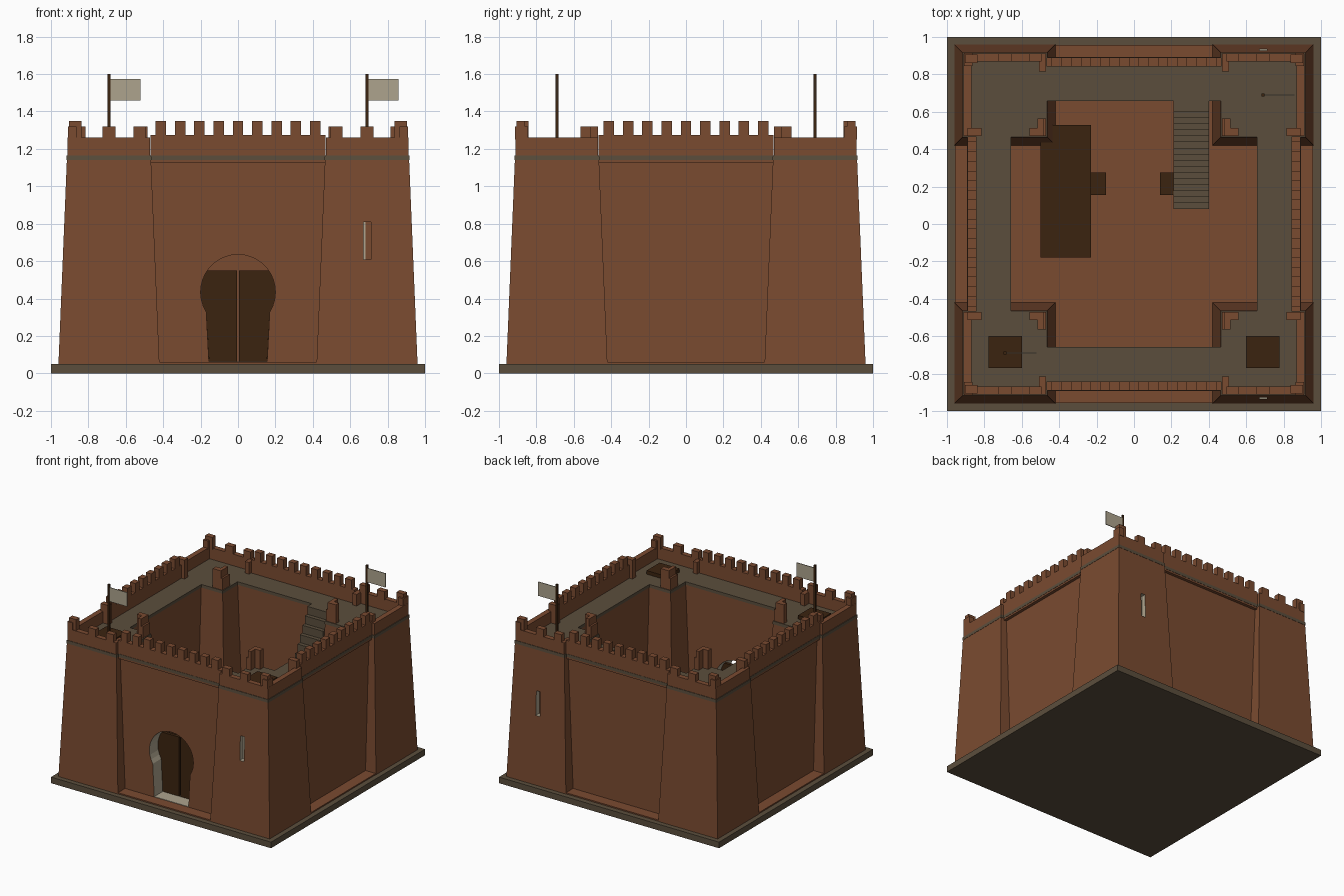
import bpy, bmesh, math
from mathutils import Matrix

if "Cube" in bpy.data.objects:
    bpy.data.objects.remove(bpy.data.objects["Cube"])


def material(name, rgb):
    m = bpy.data.materials.new(name)
    m.diffuse_color = (*rgb, 1)
    m.use_nodes = True
    m.node_tree.nodes["Principled BSDF"].inputs["Base Color"].default_value = m.diffuse_color
    return m


CLAY = material("terracotta", (0.195, 0.070, 0.030))
STONE = material("grey_brown_stone", (0.105, 0.076, 0.046))
WOOD = material("dark_wood", (0.044, 0.017, 0.005))
CREAM = material("pale_cream", (0.42, 0.37, 0.27))


def finish(name, bm, *mats):
    bmesh.ops.recalc_face_normals(bm, faces=bm.faces)
    me = bpy.data.meshes.new(name)
    bm.to_mesh(me)
    bm.free()
    for m in mats:
        me.materials.append(m)
    ob = bpy.data.objects.new(name, me)
    bpy.context.collection.objects.link(ob)
    return ob


def add_box(bm, x0, x1, y0, y1, z0, z1):
    size = Matrix.Diagonal((x1 - x0, y1 - y0, z1 - z0, 1))
    mid = Matrix.Translation(((x0 + x1) / 2, (y0 + y1) / 2, (z0 + z1) / 2))
    bmesh.ops.create_cube(bm, size=1, matrix=mid @ size)


def boxes(name, mat, items, xf=None):
    bm = bmesh.new()
    for b in items:
        add_box(bm, *b)
    if xf is not None:
        bm.transform(xf)
    return finish(name, bm, mat)


def prism(name, pts, y0, y1, *mats):
    """Extrude an outline in x and z along y."""
    bm = bmesh.new()
    f = bm.faces.new([bm.verts.new((x, y0, z)) for x, z in pts])
    r = bmesh.ops.extrude_face_region(bm, geom=[f])
    for v in r["geom"]:
        if isinstance(v, bmesh.types.BMVert):
            v.co.y = y1
    return finish(name, bm, *mats)


# Ground
boxes("base_slab", STONE, [(-1, 1, -1, 1, 0, 0.05)])
boxes("courtyard_floor", CLAY, [(-0.957, 0.957, -0.957, 0.957, 0.045, 0.06)])

# Keyhole gate outline, from right foot over the arch to left foot
R, CZ = 0.2, 0.435


def keyhole(foot_z, top=None):
    a0 = -math.radians(32)
    pts = [(0.155, foot_z)]
    n = 24
    for i in range(n + 1):
        a = a0 + (math.pi - 2 * a0) * i / n
        x, z = R * math.cos(a), CZ + R * math.sin(a)
        if top is None or z < top:
            pts.append((x, z))
        elif len(pts) and pts[-1][1] < top:
            w = math.sqrt(R * R - (top - CZ) ** 2)
            pts += [(w, top), (-w, top)]
    return pts + [(-0.155, foot_z)]


# Curtain walls
W = 0.5
front = prism("front_wall", [(W, 0.05), (W, 1.14), (-W, 1.14), (-W, 0.05)] + keyhole(0.05)[::-1],
              -0.865, -0.66, CLAY, CREAM)
for p in front.data.polygons:
    c = p.center
    if abs(c.x) < 0.21 and c.z < 0.65 and abs(p.normal.y) < 0.5 and p.normal.z > -1.1:
        if c.z > 0.051:
            p.material_index = 1

for k, side in enumerate(("front", "right", "back", "left")):
    turn = Matrix.Rotation(k * math.pi / 2, 4, 'Z')
    if k:
        boxes(side + "_wall", CLAY, [(-W, W, -0.865, -0.66, 0.05, 1.14)], turn)
    boxes(side + "_walkway", STONE, [(-0.468, 0.468, -0.892, -0.658, 1.14, 1.165)], turn)
    parapet = [(-0.468, 0.468, -0.89, -0.842, 1.125, 1.275)]
    for i in range(-4, 5):
        x = i * 0.103
        parapet.append((x - 0.028, x + 0.028, -0.89, -0.842, 1.27, 1.35))
    boxes(side + "_parapet", CLAY, parapet, turn)


# Corner towers
def half(z):
    return 0.27 - 0.05 * (z - 0.05) / 1.21


def frustum(name, cx, cy, z0, z1, grow, *mats):
    bm = bmesh.new()
    rings = []
    for z in (z0, z1):
        h = half(z) + grow
        rings.append([bm.verts.new((cx + sx * h, cy + sy * h, z))
                      for sx, sy in ((-1, -1), (1, -1), (1, 1), (-1, 1))])
    for r in rings:
        bm.faces.new(r)
    for i in range(4):
        j = (i + 1) % 4
        bm.faces.new((rings[0][i], rings[0][j], rings[1][j], rings[1][i]))
    return finish(name, bm, *mats)


BATTLEMENTS = [
    (0.47, 0.911, 0.87, 0.912, 1.16, 1.26),     # outer parapets
    (0.868, 0.911, 0.47, 0.911, 1.16, 1.26),
    (0.837, 0.903, 0.862, 0.906, 1.25, 1.35),   # outer corner merlons
    (0.864, 0.910, 0.845, 0.915, 1.25, 1.32),
    (0.655, 0.725, 0.868, 0.912, 1.25, 1.32),   # face merlons
    (0.495, 0.56, 0.868, 0.912, 1.25, 1.32),
    (0.47, 0.508, 0.815, 0.875, 1.16, 1.26),    # passage posts
    (0.815, 0.89, 0.47, 0.512, 1.16, 1.32),
    (0.47, 0.56, 0.47, 0.512, 1.16, 1.26),      # inner corner posts
    (0.47, 0.512, 0.47, 0.565, 1.16, 1.26),
    (0.485, 0.56, 0.47, 0.512, 1.25, 1.32),
    (0.485, 0.515, 0.505, 0.565, 1.25, 1.32),
]

for sx, sy, tag in ((-1, -1, "front_left"), (1, -1, "front_right"),
                    (-1, 1, "back_left"), (1, 1, "back_right")):
    mirror = Matrix.Diagonal((sx, sy, 1, 1))
    cx, cy = sx * 0.69, sy * 0.69
    tower = frustum(tag + "_tower", cx, cy, 0.05, 1.14, 0, CLAY, CREAM)
    # Arrow slit cut into the outer face
    cutter = boxes("slit_cutter", CLAY, [(0.672, 0.71, 0.89, 1.0, 0.61, 0.81)], mirror)
    cutter.hide_render = True
    mod = tower.modifiers.new("slit", 'BOOLEAN')
    mod.operation = 'DIFFERENCE'
    mod.solver = 'EXACT'
    mod.object = cutter
    bpy.context.view_layer.objects.active = tower
    bpy.ops.object.modifier_apply(modifier=mod.name)
    bpy.data.objects.remove(cutter)
    for p in tower.data.polygons:
        c = p.center
        inside = 0.66 < abs(c.x) < 0.72 and 0.6 < c.z < 0.82 and abs(c.y) > 0.88
        p.material_index = 1 if inside and abs(p.normal.y) < 0.5 else 0
    boxes(tag + "_slit_light", CREAM, [(0.672, 0.683, 0.885, 0.893, 0.61, 0.81)], mirror)
    frustum(tag + "_tower_deck", cx, cy, 1.14, 1.165, 0.002, STONE)
    boxes(tag + "_battlements", CLAY, BATTLEMENTS, mirror)

# Gate leaves with a narrow gap, and threshold
outline = keyhole(0.062, 0.55)
right = [p for p in outline if p[0] > 0]
for s, tag in ((1, "right"), (-1, "left")):
    pts = [(s * x, z) for x, z in right] + [(s * 0.006, 0.55), (s * 0.006, 0.062)]
    prism(tag + "_gate_leaf", pts, -0.755, -0.73, WOOD)
boxes("gate_threshold", CREAM, [(-0.155, 0.155, -0.865, -0.66, 0.055, 0.064)])

# Stairs up to the back walkway
N = 16
run, rise = 0.52 / N, 1.105 / (N + 1)
steps = [(0.21, 0.40, 0.08 + i * run, 0.08 + (i + 1) * run, 0.055, 0.06 + (i + 1) * rise)
         for i in range(N)]
steps.append((0.21, 0.40, 0.60, 0.66, 0.055, 1.165))
boxes("courtyard_stairs", STONE, steps)

# Timber store and doorways in the courtyard
boxes("timber_store", WOOD, [(-0.5, -0.23, -0.18, 0.53, 0.055, 0.40)])
boxes("store_doorway", WOOD, [(-0.23, -0.15, 0.155, 0.275, 0.055, 0.25)])
boxes("stair_doorway", WOOD, [(0.14, 0.21, 0.155, 0.275, 0.055, 0.25)])

# Hatches on the front towers
for s, tag in ((-1, "left"), (1, "right")):
    x = s * 0.688
    boxes(tag + "_hatch", WOOD, [(x - 0.09, x + 0.09, -0.77, -0.60, 1.16, 1.195)])

# Flags on two opposite towers
for s, tag in ((-1, "front"), (1, "back")):
    c = s * 0.69
    boxes(tag + "_flag_pole", WOOD, [(c - 0.007, c + 0.007, c - 0.007, c + 0.007, 1.16, 1.6)])
    boxes(tag + "_flag", CREAM, [(c + 0.007, c + 0.168, c - 0.003, c + 0.003, 1.46, 1.575)])
